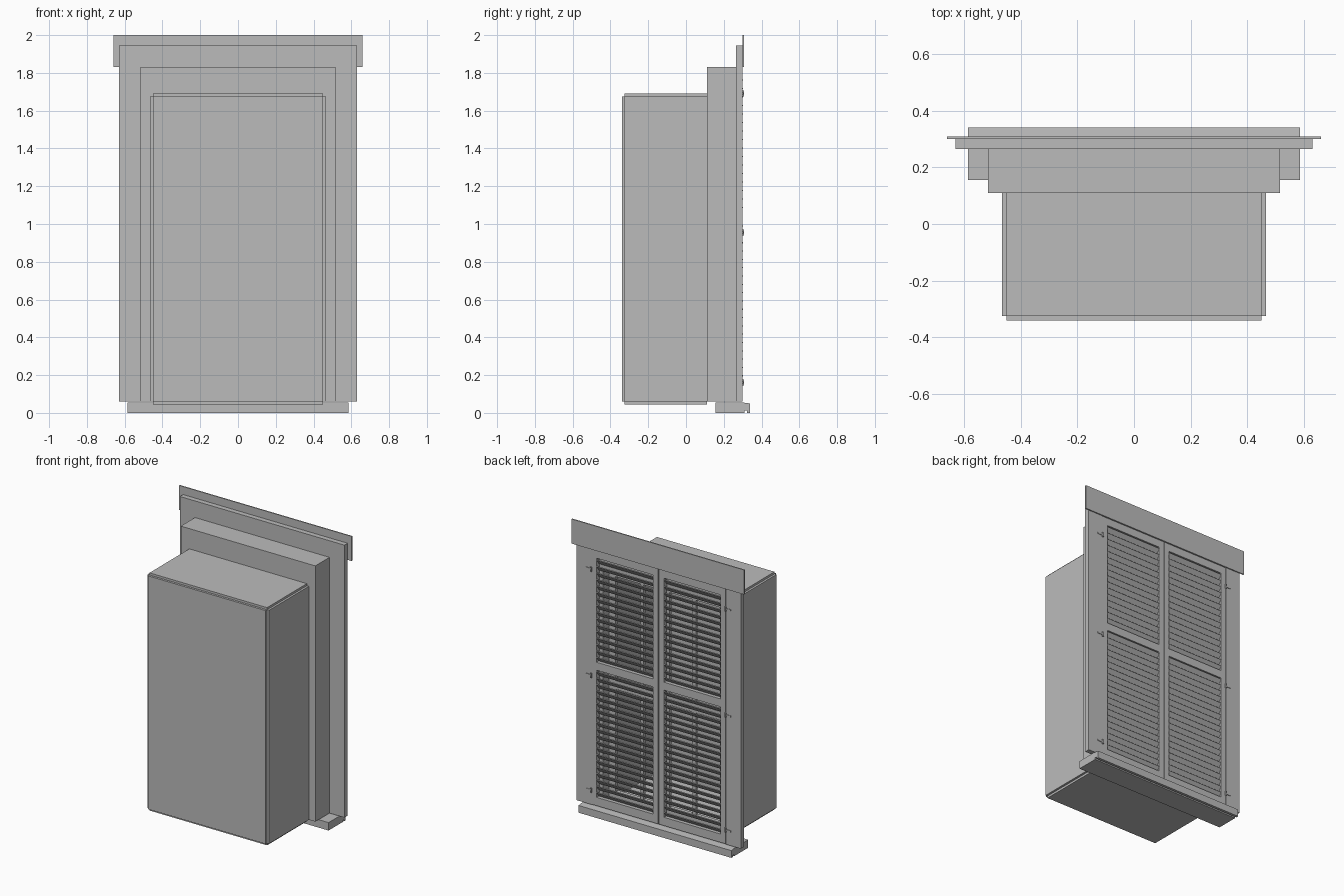
import bpy, bmesh
from mathutils import Matrix, Vector

old = bpy.data.objects.get("Cube")
if old:
    bpy.data.objects.remove(old)

grey = bpy.data.materials.new("plain grey")
grey.use_nodes = True
colour = (0.5, 0.5, 0.5, 1)
grey.diffuse_color = colour
grey.node_tree.nodes["Principled BSDF"].inputs["Base Color"].default_value = colour


def finish(name, bm):
    bmesh.ops.recalc_face_normals(bm, faces=bm.faces)
    mesh = bpy.data.meshes.new(name)
    bm.to_mesh(mesh)
    bm.free()
    mesh.materials.append(grey)
    obj = bpy.data.objects.new(name, mesh)
    bpy.context.collection.objects.link(obj)
    return obj


def boxes(name, spans):
    """One object from boxes given as (x range, y range, z range)."""
    bm = bmesh.new()
    for span in spans:
        size = [b - a for a, b in span]
        mid = Vector([(a + b) / 2 for a, b in span])
        m = Matrix.Translation(mid) @ Matrix.Diagonal((*size, 1))
        bmesh.ops.create_cube(bm, size=1, matrix=m)
    return finish(name, bm)


def extrude_x(name, profiles, x0, x1):
    """Extrude closed (y, z) profiles along x."""
    bm = bmesh.new()
    for prof in profiles:
        face = bm.faces.new([bm.verts.new((x0, y, z)) for y, z in prof])
        ext = bmesh.ops.extrude_face_region(bm, geom=[face])["geom"]
        verts = [v for v in ext if isinstance(v, bmesh.types.BMVert)]
        bmesh.ops.translate(bm, verts=verts, vec=(x1 - x0, 0, 0))
    return finish(name, bm)


def frame(name, half, inner, y, z, opening):
    """Rectangular ring: two uprights with cross pieces between them."""
    spans = [((-half, -inner), y, z), ((inner, half), y, z)]
    if opening[0] > z[0]:
        spans.append(((-inner, inner), y, (z[0], opening[0])))
    if opening[1] < z[1]:
        spans.append(((-inner, inner), y, (opening[1], z[1])))
    return boxes(name, spans)


# Interior enclosure: five thin walls with stepped outer edges
w, t = 0.45, 0.015
depth = (-0.325, 0.11)
height = (0.06, 1.675)
boxes("enclosure_walls", [
    ((-w - t, -w), depth, height),
    ((w, w + t), depth, height),
    ((-w, w), (-0.34, -0.325), height),
    ((-w, w), depth, (1.675, 1.69)),
    ((-w, w), depth, (0.045, 0.06)),
])

# Jamb box and flat casing around the opening
frame("jamb", 0.515, 0.45, (0.11, 0.265), (0.06, 1.83), (0.075, 1.69))
frame("casing", 0.63, 0.515, (0.265, 0.3), (0.06, 1.945), (0.06, 1.83))
boxes("header_board", [((-0.66, 0.66), (0.3, 0.308), (1.83, 2.0))])

# Sill with a sloped top and a drip groove
extrude_x("sill", [[(0.155, 0), (0.31, 0), (0.31, 0.012), (0.322, 0.012),
                    (0.322, 0), (0.34, 0), (0.34, 0.05), (0.3, 0.055),
                    (0.155, 0.055)]], -0.585, 0.585)

# Window sashes behind the shutters
frame("sash_frame", 0.45, 0.4, (0.17, 0.2), (0.075, 1.69), (0.14, 1.63))
boxes("sash_bars", [((x - 0.012, x + 0.012), (0.175, 0.195), (0.14, 1.63))
                    for x in (-0.2, 0, 0.2)]
      + [((-0.4, 0.4), (0.17, 0.2), (0.85, 0.91))])

# Pair of louvred shutters
shutter_y = (0.27, 0.3)
for side, name in ((1, "left"), (-1, "right")):
    def mirror(a, b):
        return tuple(sorted((side * a, side * b)))
    boxes(name + "_shutter_frame", [
        (mirror(0.003, 0.042), shutter_y, (0.062, 1.828)),
        (mirror(0.475, 0.513), shutter_y, (0.062, 1.828)),
        (mirror(0.042, 0.475), shutter_y, (1.775, 1.828)),
        (mirror(0.042, 0.475), shutter_y, (1.0, 1.055)),
        (mirror(0.042, 0.475), shutter_y, (0.062, 0.12)),
    ])
    # Slats rise towards the outside
    slats = []
    for low, high, count in ((0.12, 1.0, 20), (1.055, 1.775, 16)):
        pitch = (high - low) / count
        for i in range(count):
            z = low + i * pitch
            slats.append([(0.268, z), (0.272, z - 0.004),
                          (0.303, z + 0.033), (0.299, z + 0.037)])
    extrude_x(name + "_shutter_slats", slats, *mirror(0.042, 0.475))
    # Hinges: upright knuckle and arm on the casing
    for i, z in enumerate((0.16, 0.955, 1.69)):
        boxes(f"{name}_hinge_{i + 1}", [
            (mirror(0.51, 0.52), (0.298, 0.308), (z - 0.016, z + 0.016)),
            (mirror(0.52, 0.555), (0.298, 0.304), (z - 0.005, z + 0.005)),
        ])
